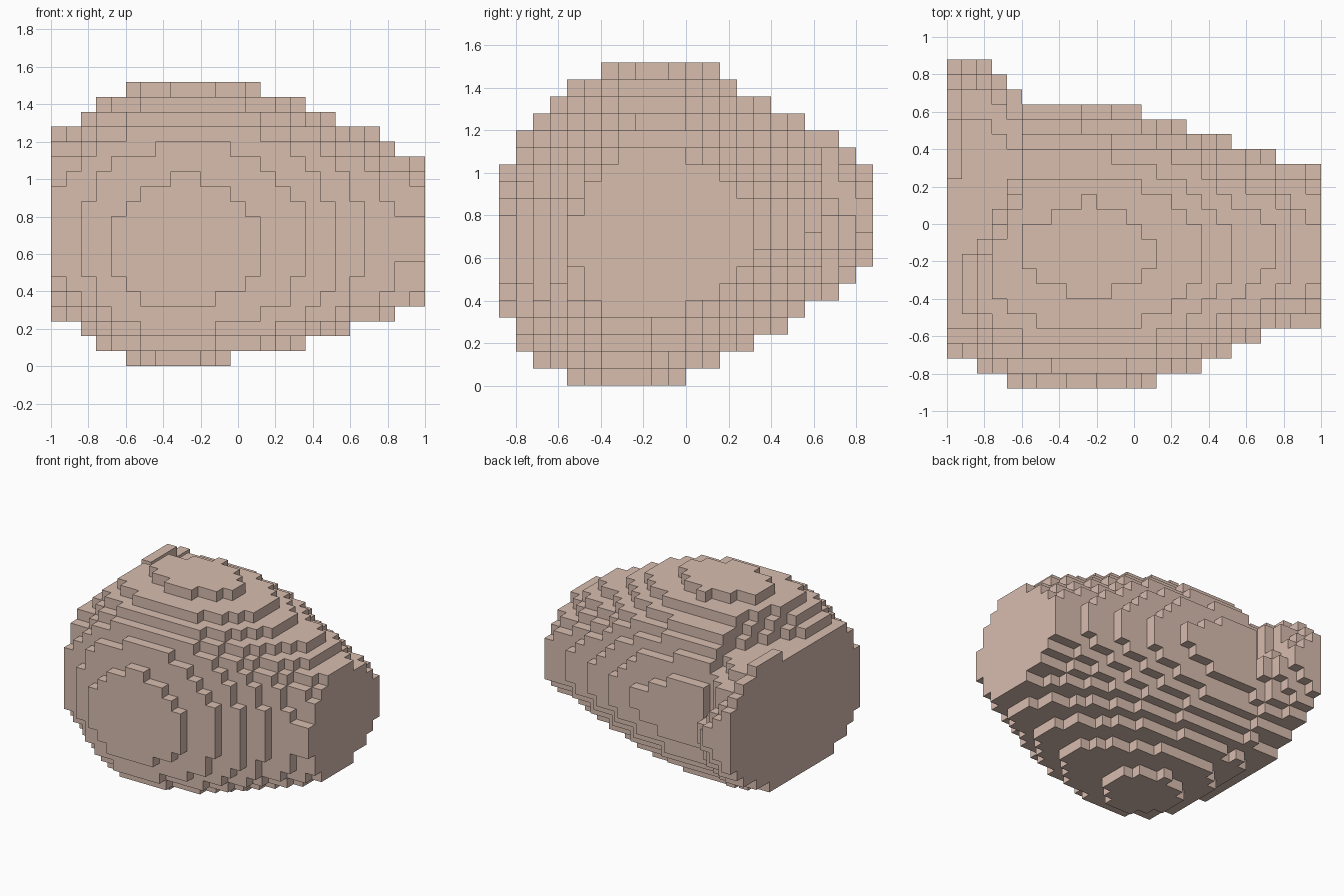
import bpy
import bmesh

cube = bpy.data.objects.get("Cube")
if cube:
    bpy.data.objects.remove(cube, do_unlink=True)

S = 0.08                      # block size
NX, NY, NZ = 25, 22, 19       # blocks along each axis

# Outline curves along x, in blocks
TOP = [(0, 15.3), (1, 15.6), (2, 16.5), (3, 17.5), (5, 18.5), (9.5, 19.05), (14, 18.5),
       (17, 17.5), (19, 16.5), (22, 15.5), (23, 14.5), (25, 13.7)]
BOTTOM = [(0, 3), (2, 2.5), (3, 1.5), (5, 0.5), (8.5, 0), (12, 0.5), (17, 1.5),
          (20, 2.5), (23, 3.5), (25, 4.1)]
FRONT = [(0, 2.35), (2, 1.5), (4, 0.5), (9, -0.15), (14, 0.5), (17, 1.5), (19, 2.5),
         (21, 3.5), (22, 4), (23.5, 4.4), (25, 4.48)]
BACK = [(0, 22.4), (2, 22), (3, 21.5), (4, 20.5), (5, 19.5), (13, 18.5), (16, 17.5),
        (19, 16.5), (22, 15.5), (25, 15)]
FLARE_DEPTH = [22, 22, 22, 21, 20]   # back edge of the flared end, slice by slice


def curve(points, x):
    """Straight-line interpolation through the points."""
    for (xa, a), (xb, b) in zip(points, points[1:]):
        if x <= xb:
            return a + (b - a) * (x - xa) / (xb - xa)


def in_body(i, j, k):
    """Rounded, slightly sheared cross-section, with its underside flared at one end."""
    x, y, z = i + 0.5, j + 0.5, k + 0.5
    y0, y1, z0, z1 = (curve(c, x) for c in (FRONT, BACK, BOTTOM, TOP))
    # Ridge lines lean backwards with height and upwards with depth
    cz = 8 + 2 * y / NY
    low = z < cz
    end = max(0, 1 - i / 4)
    cy = 7.5 + 2 * z / NZ + (4.8 if low else -2) * end
    if not low and i < 5:
        y1 = max(11.5, 7 + 2.25 * i)   # the dome draws in above the ledge
    front = y < cy
    u = (cy - y) / (cy - y0) if front else (y - cy) / (y1 - cy)
    v = (cz - z) / (cz - z0) if low else (z - cz) / (z1 - cz)
    if u > 1 or v > 1:
        return False
    p = (2.8 if low else 2.3) if front else (1.8 if low else 1.98)
    return u ** p + v ** p <= 1


def in_flare(i, j, k):
    """Flat-topped ledge at the back of one end, with a raised lip on its edge."""
    if i >= len(FLARE_DEPTH) or j < 9 or k < 9 or j >= FLARE_DEPTH[i]:
        return False
    edge = j + NY - FLARE_DEPTH[i]
    if edge >= 20:
        top = 34 - edge - i            # tip thins out away from the flat end
    elif i == 0:
        top = 16 if 14 <= j < 18 else 15
    else:
        top = 14 if edge >= 18 else 15
    return k < top


blocks = {(i, j, k) for i in range(NX) for j in range(NY) for k in range(NZ)
          if in_body(i, j, k) or in_flare(i, j, k)}

# Skin the blocks with their exposed faces only
bm = bmesh.new()
verts = {}


def corner(c):
    if c not in verts:
        verts[c] = bm.verts.new((c[0] * S - 1, c[1] * S - 0.88, c[2] * S))
    return verts[c]


for b in sorted(blocks):
    for axis in range(3):
        for side in (0, 1):
            n = list(b)
            n[axis] += 2 * side - 1
            if tuple(n) in blocks:
                continue
            ring = []
            for s, t in ((0, 0), (1, 0), (1, 1), (0, 1)):
                c = list(b)
                c[axis] += side
                c[(axis + 1) % 3] += s
                c[(axis + 2) % 3] += t
                ring.append(corner(tuple(c)))
            bm.faces.new(ring if side else ring[::-1])

mesh = bpy.data.meshes.new("stepped_boulder")
bm.to_mesh(mesh)
bm.free()
boulder = bpy.data.objects.new("stepped_boulder", mesh)
bpy.context.collection.objects.link(boulder)

# Single flat colour
mat = bpy.data.materials.new("dusty_tan")
mat.use_nodes = True
colour = (0.69, 0.51, 0.43, 1)
mat.diffuse_color = colour
mat.node_tree.nodes["Principled BSDF"].inputs["Base Color"].default_value = colour
mesh.materials.append(mat)
